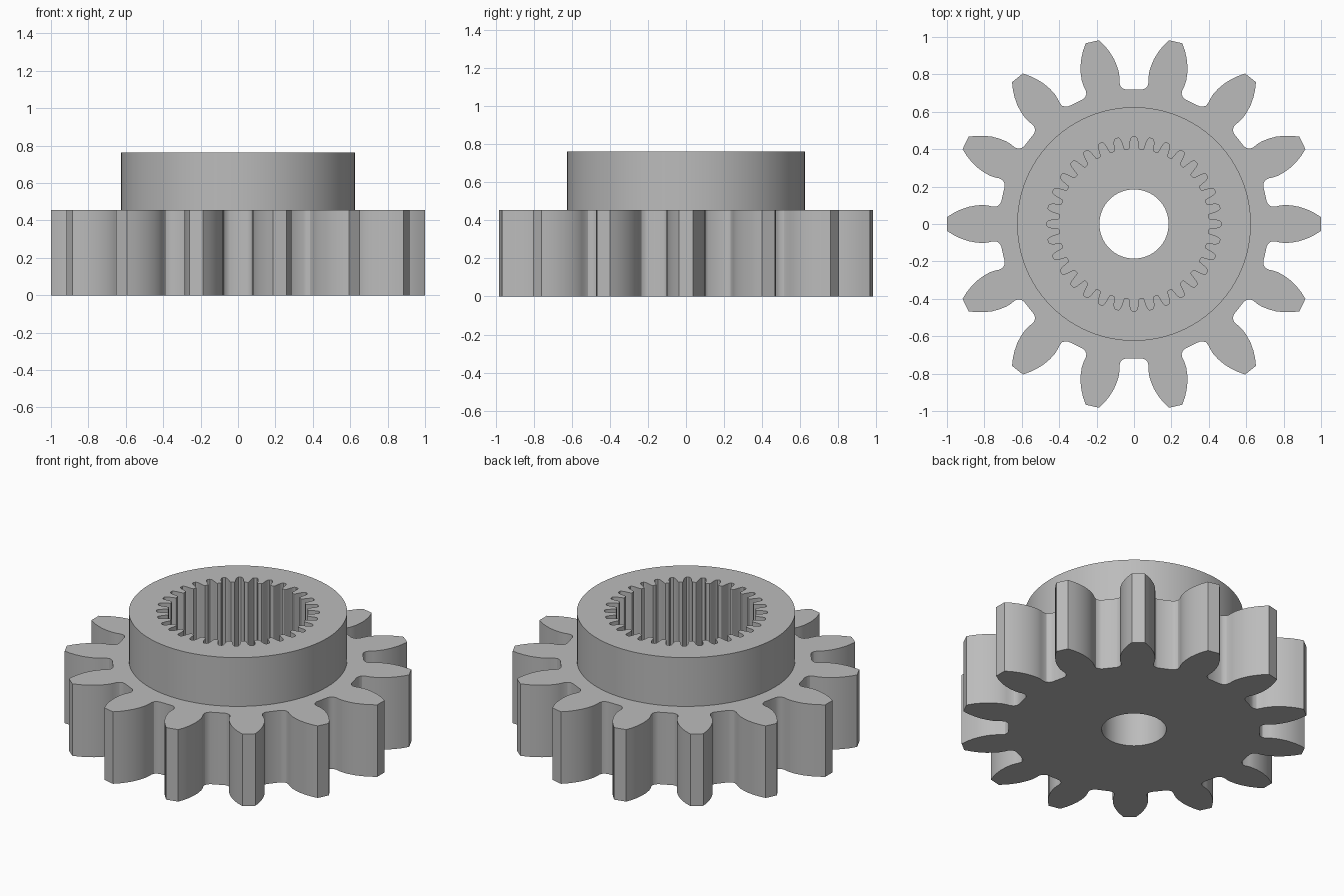
import bpy
import bmesh
from math import sin, cos, pi, radians

if "Cube" in bpy.data.objects:
    bpy.data.objects.remove(bpy.data.objects["Cube"])

GEAR_TOP, HUB_TOP, FLOOR = 0.455, 0.763, 0.305
HUB_R, BORE_R = 0.625, 0.185


def circle(radius, count):
    return [(radius * cos(2 * pi * i / count), radius * sin(2 * pi * i / count)) for i in range(count)]


def toothed(count, flank):
    """Closed outline from one flank of (radius, half angle), root to tip, mirrored and repeated."""
    tooth = [(r, -a) for r, a in flank] + [(r, a) for r, a in reversed(flank)]
    return [(r * cos(a + 2 * pi * i / count), r * sin(a + 2 * pi * i / count))
            for i in range(count) for r, a in tooth]


bm = bmesh.new()


def wall(outline, z0, z1):
    """Vertical wall along an outline; returns its lower and upper edge loops."""
    rings = [[bm.verts.new((x, y, z)) for x, y in outline] for z in (z0, z1)]
    n = len(outline)
    for i in range(n):
        j = (i + 1) % n
        bm.faces.new((rings[0][i], rings[0][j], rings[1][j], rings[1][i]))
    return [[bm.edges.get((ring[i], ring[(i + 1) % n])) for i in range(n)] for ring in rings]


def cap(outer, inner):
    """Flat face with a hole between two edge loops."""
    bmesh.ops.triangle_fill(bm, edges=outer + inner, use_beauty=True)


# Outer teeth, undercut at the root, and inner spline grooves
gear_flank = [(0.72, 0.165), (0.727, 0.143), (0.74, 0.127), (0.76, 0.122), (0.785, 0.126),
              (0.815, 0.125), (0.85, 0.117), (0.89, 0.103), (0.93, 0.083), (0.965, 0.062), (1.0, 0.037)]
spline_flank = [(0.40, 0.073), (0.405, 0.062), (0.425, 0.053), (0.445, 0.045), (0.46, 0.034), (0.467, 0.018)]

# Walls of the wheel, hub, splined socket and bore
gear_low, gear_high = wall(toothed(14, gear_flank), 0, GEAR_TOP)
hub_low, hub_high = wall(circle(HUB_R, 96), GEAR_TOP, HUB_TOP)
socket_low, socket_high = wall(toothed(32, spline_flank), FLOOR, HUB_TOP)
bore_low, bore_high = wall(circle(BORE_R, 64), 0, FLOOR)

# Underside, wheel face, hub rim and socket floor
cap(gear_low, bore_low)
cap(gear_high, hub_low)
cap(hub_high, socket_high)
cap(socket_low, bore_high)
bmesh.ops.recalc_face_normals(bm, faces=bm.faces)

mesh = bpy.data.meshes.new("splined_gear")
bm.to_mesh(mesh)
bm.free()
gear = bpy.data.objects.new("splined_gear", mesh)
bpy.context.collection.objects.link(gear)

# Plain grey metal
grey = bpy.data.materials.new("grey_metal")
grey.use_nodes = True
grey.diffuse_color = (0.5, 0.5, 0.5, 1)
grey.node_tree.nodes["Principled BSDF"].inputs["Base Color"].default_value = (0.5, 0.5, 0.5, 1)
mesh.materials.append(grey)

bpy.ops.object.select_all(action="DESELECT")
gear.select_set(True)
bpy.context.view_layer.objects.active = gear
bpy.ops.object.shade_smooth_by_angle(angle=radians(30))
